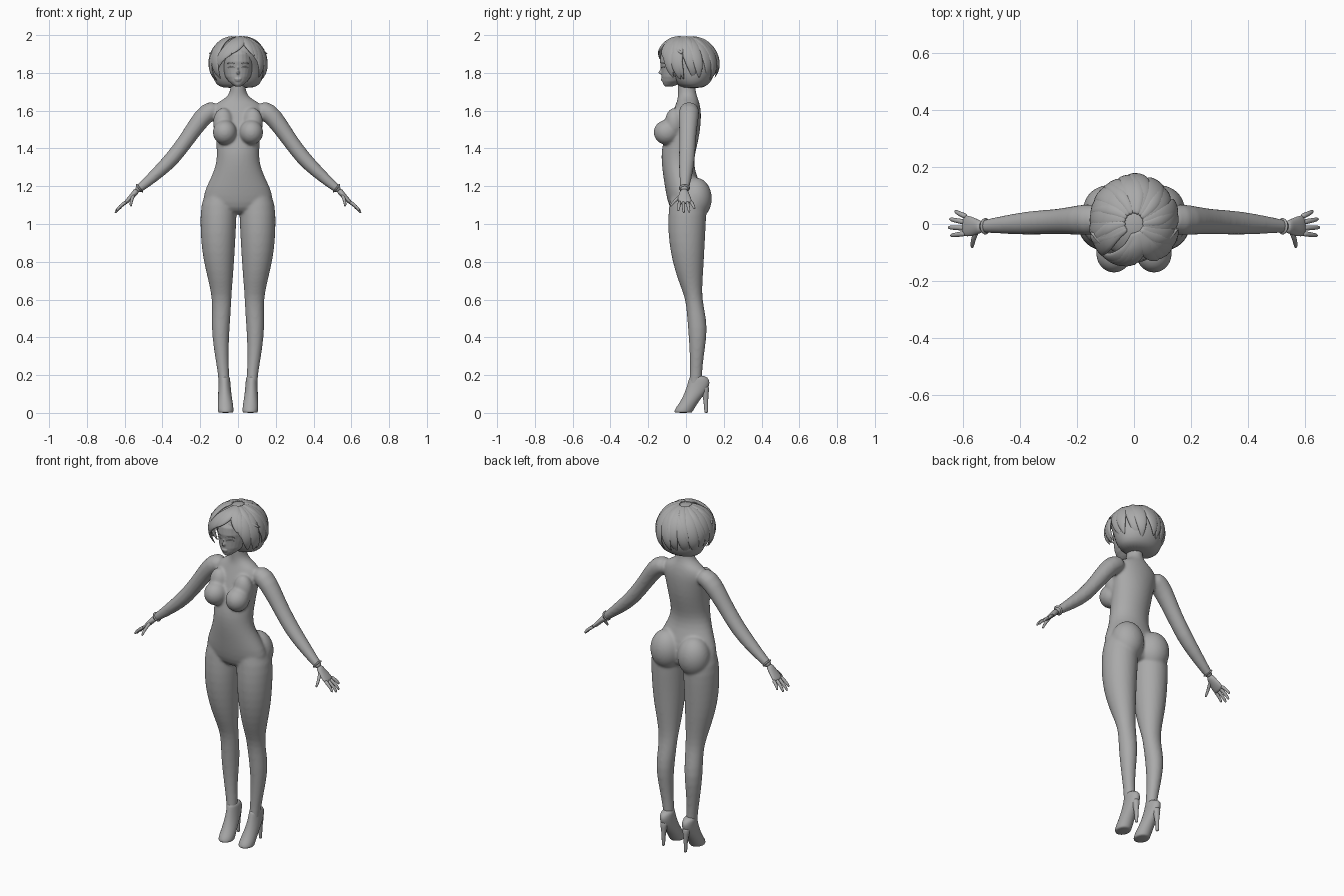
import bpy, bmesh, random
from math import sin, cos, pi, radians
from mathutils import Vector, Matrix

random.seed(4)
cube = bpy.data.objects.get("Cube")
if cube:
    bpy.data.objects.remove(cube)

grey = bpy.data.materials.new("plain grey")
grey.use_nodes = True
grey.diffuse_color = (0.4, 0.4, 0.4, 1)
grey.node_tree.nodes["Principled BSDF"].inputs["Base Color"].default_value = grey.diffuse_color


def loft(bm, rings, sides):
    """Skin a closed surface over rings of (centre, half axis, half axis)."""
    loops = []
    for centre, u, v in rings:
        angles = [2 * pi * i / sides for i in range(sides)]
        loops.append([bm.verts.new(centre + u * cos(a) + v * sin(a)) for a in angles])
    for low, high in zip(loops, loops[1:]):
        for i in range(sides):
            j = (i + 1) % sides
            bm.faces.new((low[i], low[j], high[j], high[i]))
    bm.faces.new(loops[0])
    bm.faces.new(loops[-1])


def stack(bm, rows, sides=24):
    """Loft level slices given as (height, left, right, front, back)."""
    rings = []
    for z, x0, x1, y0, y1 in rows:
        centre = Vector(((x0 + x1) / 2, (y0 + y1) / 2, z))
        rings.append((centre, Vector(((x1 - x0) / 2, 0, 0)), Vector((0, (y1 - y0) / 2, 0))))
    loft(bm, rings, sides)


def sweep(bm, points, sizes, ups, sides=16):
    """Loft along a path; sizes are half widths across and along the up vector."""
    points = [Vector(p) for p in points]
    rings = []
    for i, p in enumerate(points):
        tangent = points[min(i + 1, len(points) - 1)] - points[max(i - 1, 0)]
        u = tangent.cross(ups[i]).normalized()
        v = u.cross(tangent).normalized()
        rings.append((p, u * sizes[i][0], v * sizes[i][1]))
    loft(bm, rings, sides)


def ball(bm, centre, radii):
    matrix = Matrix.Translation(centre) @ Matrix.Diagonal((*radii, 1))
    bmesh.ops.create_uvsphere(bm, u_segments=24, v_segments=16, radius=1, matrix=matrix)


def mirror(bm):
    copy = bmesh.ops.duplicate(bm, geom=bm.verts[:] + bm.edges[:] + bm.faces[:])["geom"]
    for v in copy:
        if isinstance(v, bmesh.types.BMVert):
            v.co.x = -v.co.x


def finish(name, bm, levels=1, voxel=0):
    bmesh.ops.recalc_face_normals(bm, faces=bm.faces[:])
    for f in bm.faces:
        f.smooth = True
    mesh = bpy.data.meshes.new(name)
    bm.to_mesh(mesh)
    bm.free()
    mesh.materials.append(grey)
    obj = bpy.data.objects.new(name, mesh)
    bpy.context.scene.collection.objects.link(obj)
    if levels:
        sub = obj.modifiers.new("Subdivide", "SUBSURF")
        sub.levels = sub.render_levels = levels
    if voxel:
        remesh = obj.modifiers.new("Blend", "REMESH")
        remesh.mode = "VOXEL"
        remesh.voxel_size = voxel
        remesh.use_smooth_shade = True
        smooth = obj.modifiers.new("Soften", "SMOOTH")
        smooth.factor = 0.5
        smooth.iterations = 10
    return obj


ALONG_Y = Vector((0, 1, 0))

# Body: limbs on one side, mirrored, then the trunk; all blended into one skin
body = bmesh.new()
stack(body, [
    (.1, .05, .1, .01, .08), (.18, .044, .103, .02, .085), (.25, .05, .114, .021, .088),
    (.35, .05, .13, .018, .102), (.45, .044, .141, .01, .115), (.55, .037, .137, .003, .097),
    (.62, .034, .14, -.008, .085), (.7, .028, .157, -.042, .088), (.8, .02, .182, -.072, .095),
    (.9, .014, .196, -.09, .1), (1, .009, .2, -.097, .106), (1.1, .006, .199, -.09, .11),
    (1.2, .01, .165, -.08, .08),
])
arm = [(.1, .02, 1.615), (.165, .015, 1.595), (.22, .012, 1.522), (.28, .008, 1.435),
       (.345, .005, 1.348), (.42, 0, 1.275), (.5, -.006, 1.206), (.545, -.01, 1.17)]
girth = [.045, .054, .046, .041, .041, .035, .025, .021]
sweep(body, arm, [(r, r * 1.06) for r in girth], [ALONG_Y] * len(arm), 24)
ball(body, (.07, -.103, 1.485), (.064, .069, .066))
ball(body, (.078, -.062, 1.535), (.055, .05, .08))
ball(body, (.088, .05, 1.135), (.092, .088, .112))
mirror(body)
trunk = [
    (1.05, .09, -.05, .06), (1.08, .18, -.088, .085), (1.15, .19, -.105, .09),
    (1.22, .157, -.116, .075), (1.28, .128, -.125, .048), (1.34, .112, -.131, .042),
    (1.4, .114, -.13, .056), (1.48, .119, -.108, .074), (1.55, .128, -.087, .08),
    (1.6, .14, -.068, .08), (1.64, .12, -.052, .072), (1.66, .075, -.045, .065),
    (1.69, .042, -.042, .053), (1.74, .04, -.045, .05), (1.79, .04, -.04, .05),
]
stack(body, [(z, -w, w, front, back) for z, w, front, back in trunk])
finish("body", body, 1, 0.007)

# Hands: flat palm, four tapered fingers and a thumb
hands = bmesh.new()
palm = [(.532, -.01, 1.182), (.55, -.01, 1.16), (.572, -.009, 1.137), (.592, -.006, 1.116), (.6, -.004, 1.108)]
sweep(hands, palm, [(.018, .02), (.015, .027), (.013, .036), (.011, .038), (.007, .034)],
      [ALONG_Y] * len(palm))
fingers = [
    ((.585, .025, 1.12), (.627, .046, 1.078)), ((.59, .006, 1.118), (.646, .018, 1.06)),
    ((.59, -.014, 1.118), (.651, -.012, 1.057)), ((.588, -.033, 1.12), (.643, -.041, 1.067)),
    ((.55, -.02, 1.158), (.567, -.084, 1.092)),
]
for base, tip in fingers:
    base, tip = Vector(base), Vector(tip)
    bend = Vector((.004, 0, .004))
    path = [base, base.lerp(tip, .4) + bend, base.lerp(tip, .8) + bend, tip]
    sweep(hands, path, [(r, r) for r in (.011, .009, .008, .005)], [ALONG_Y] * len(path), 10)
mirror(hands)
finish("hands", hands)

# Wristbands
bands = bmesh.new()
band = [Vector((.517, -.008, 1.193)), Vector((.521, -.008, 1.19)), Vector((.527, -.008, 1.185))]
sweep(bands, band, [(.025, .026), (.03, .031), (.025, .026)], [ALONG_Y] * len(band), 20)
mirror(bands)
finish("wristbands", bands)

# Shoes: arched shell with a raised counter, and a slim heel
shoes = bmesh.new()
stack(shoes, [
    (0, .028, .102, -.06, .03), (.006, .024, .106, -.062, .034), (.022, .024, .107, -.058, .044),
    (.045, .026, .107, -.04, .058), (.075, .031, .106, -.022, .078), (.11, .036, .105, -.006, .108),
    (.145, .039, .104, .006, .124), (.175, .041, .104, .014, .127), (.2, .045, .102, .02, .1),
])
mirror(shoes)
finish("shoes", shoes)
heels = bmesh.new()
stack(heels, [
    (0, .064, .08, .098, .116), (.006, .063, .081, .097, .117), (.06, .062, .082, .093, .117),
    (.11, .054, .09, .083, .121), (.15, .045, .099, .07, .126),
], 12)
mirror(heels)
finish("shoe_heels", heels)

# Head with a narrow chin, nose, ears and lips
head = bmesh.new()
skull = [
    (1.728, .014, -.112, -.07), (1.737, .028, -.12, -.045), (1.755, .05, -.125, -.01),
    (1.78, .068, -.129, .03), (1.82, .079, -.131, .06), (1.86, .083, -.138, .08),
    (1.9, .08, -.134, .085), (1.94, .06, -.11, .07), (1.965, .025, -.05, .04),
]
stack(head, [(z, -w, w, front, back) for z, w, front, back in skull])
ball(head, (0, -.129, 1.803), (.009, .017, .012))
ball(head, (0, -.126, 1.82), (.006, .011, .026))
ball(head, (0, -.124, 1.768), (.019, .009, .005))
ball(head, (0, -.122, 1.76), (.015, .01, .005))
for side in (-1, 1):
    ball(head, (side * .082, -.01, 1.82), (.01, .02, .03))
finish("head", head, 0, 0.004).modifiers["Soften"].iterations = 3

# Closed eyes and brows
eyes = bmesh.new()
for height, half, depth in ((1.832, .02, -.126), (1.853, .023, -.129)):
    path, sizes = [], []
    for i in range(7):
        t = i / 3 - 1
        path.append((.037 + half * t, depth + .011 * (t + .4), height - .006 * t * t))
        sizes.append((.003 * (1.1 - abs(t)) + .001,) * 2)
    sweep(eyes, path, sizes, [ALONG_Y] * len(path), 8)
mirror(eyes)
finish("eyelids_and_brows", eyes)

# Hair: a solid bob, open at the face
bob = bmesh.new()
shell = [
    (1.718, .085, -.02, .085), (1.74, .118, -.05, .125), (1.78, .136, -.072, .147),
    (1.83, .142, -.085, .16), (1.88, .136, -.118, .15), (1.92, .115, -.128, .13),
    (1.955, .088, -.1, .1), (1.98, .055, -.06, .065), (1.993, .02, -.02, .025),
]
stack(bob, [(z, -w, w, front, back) for z, w, front, back in shell])
finish("hair_bob", bob)

# Hair locks sweep from the crown over a round surface; azimuth 0 is the front
locks = bmesh.new()


def lock(start, end, reach, width, flick=.1, top=.2):
    path, sizes, ups = [], [], []
    steps = 9
    for i in range(steps + 1):
        t = i / steps
        turn = radians(start + (end - start) * t)
        polar = top + (reach - top) * t
        grow = 1 + flick * t ** 3
        out = Vector((sin(polar) * sin(turn), -sin(polar) * cos(turn), cos(polar)))
        path.append(Vector((out.x * .143 * grow, .003 + out.y * .158 * grow, 1.857 + out.z * .137)))
        full = min(1, .35 + 2 * t) * (1 - t ** 4) + .06
        sizes.append((width * full, .013 * full))
        ups.append(out)
    sweep(locks, path, sizes, ups, 8)


# back and side locks
for azimuth in range(62, 310, 19):
    lock(azimuth - 18, azimuth + random.uniform(-6, 10), random.uniform(2.2, 2.5),
         random.uniform(.034, .042), random.uniform(.1, .22))
# short layered locks
for azimuth in range(75, 300, 37):
    lock(azimuth - 25, azimuth, random.uniform(1.6, 1.9), .026, .1)
# swept fringe, face framing locks and outward wisps
for start, end, reach in ((25, -14, 1.25), (20, -34, 1.5), (15, -50, 1.75), (5, -66, 2.1),
                          (24, 36, 1.35), (28, 50, 1.7), (35, 64, 2.2)):
    lock(start, end, reach, .032, .04)
for start, end in ((60, 84), (-55, -80)):
    lock(start, end, 1.25, .012, .16, 1)
    lock(start, end, 2.3, .026, .2)
finish("hair_locks", locks)
